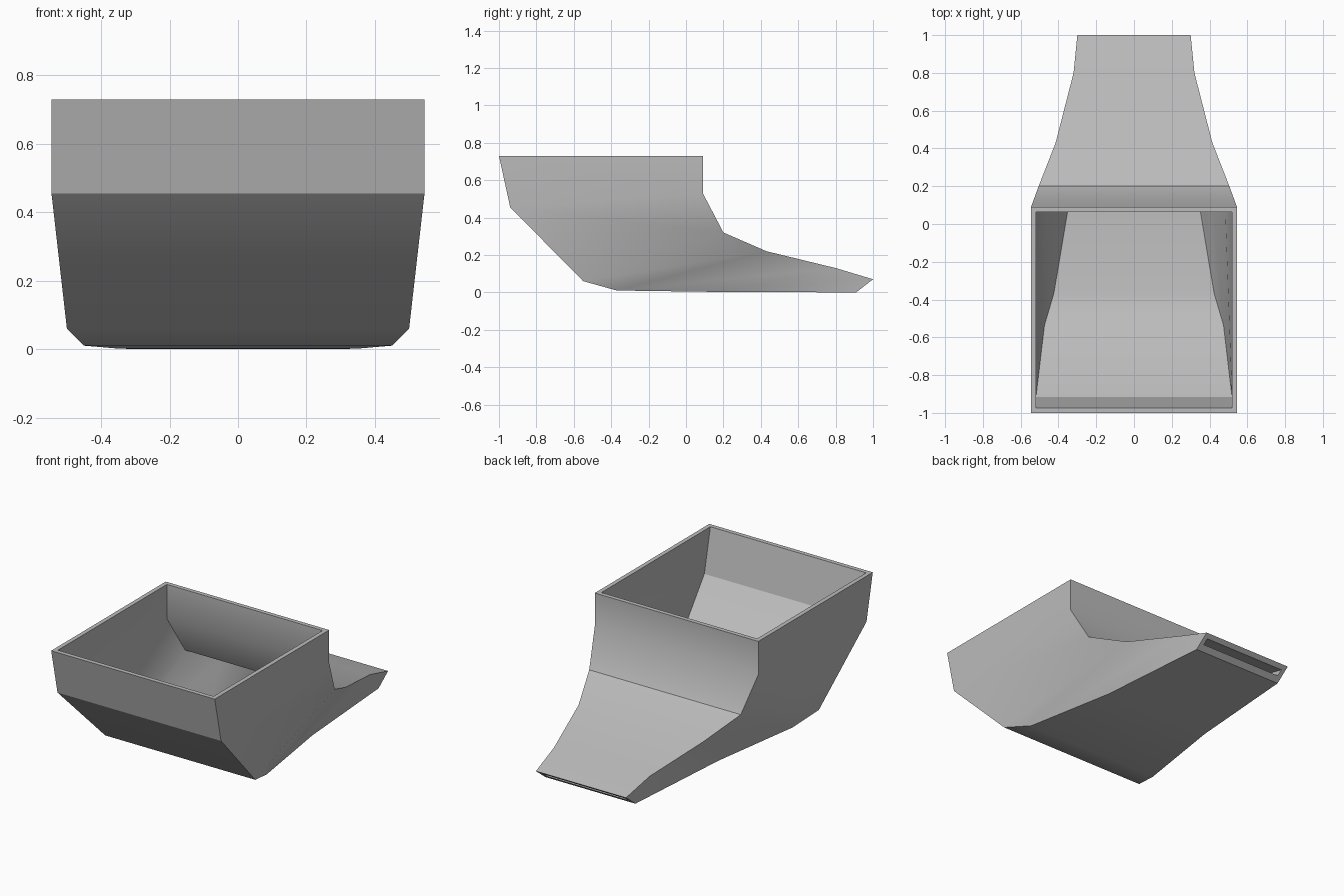
import bpy
import bmesh
import math
from mathutils import Vector

cube = bpy.data.objects.get("Cube")
if cube:
    bpy.data.objects.remove(cube, do_unlink=True)

WALL = 0.026

# Side profiles from the top opening to the rear outlet: (y, z, half width)
LOWER = [(-1.0, 0.73, 0.545), (-0.94, 0.455, 0.545), (-0.55, 0.06, 0.50),
         (-0.37, 0.01, 0.45), (0.20, 0.002, 0.355), (0.91, 0.0, 0.30)]
UPPER = [(0.09, 0.73, 0.545), (0.09, 0.53, 0.545), (0.20, 0.32, 0.505),
         (0.43, 0.22, 0.415), (0.80, 0.13, 0.32), (1.0, 0.07, 0.30)]


def inset(profile, other, side):
    """Offset a profile inward by the wall thickness, keeping both ends in their opening planes."""
    pts = [Vector(p[:2]) for p in profile]
    result = []
    for i, p in enumerate(pts):
        normals = []
        for a, b in zip(pts[max(i - 1, 0):i + 1], pts[max(i, 1) if i else 1:i + 2] if i == 0 else pts[i:i + 2]):
            d = (b - a).normalized()
            normals.append(Vector((-d.y, d.x)) * side)
        if i > 0:
            d = (p - pts[i - 1]).normalized()
            normals = [Vector((-d.y, d.x)) * side]
            if i < len(pts) - 1:
                e = (pts[i + 1] - p).normalized()
                normals.append(Vector((-e.y, e.x)) * side)
        n = sum(normals, Vector((0, 0))).normalized()
        is_end = i in (0, len(pts) - 1)
        move = (Vector(other[i][:2]) - p).normalized() if is_end else n
        q = p + move * WALL / move.dot(normals[0])
        result.append((q.x, q.y, profile[i][2] - WALL))
    return result


def add_rings(bm, lower, upper):
    """One four-cornered ring per profile station."""
    return [[bm.verts.new(c) for c in ((-l[2], l[0], l[1]), (l[2], l[0], l[1]),
                                       (u[2], u[0], u[1]), (-u[2], u[0], u[1]))]
            for l, u in zip(lower, upper)]


def bridge(bm, ring_a, ring_b):
    for k in range(4):
        j = (k + 1) % 4
        bm.faces.new((ring_a[k], ring_a[j], ring_b[j], ring_b[k]))


# Chute shell: outer skin, inner skin and the two rims
bm = bmesh.new()
outer = add_rings(bm, LOWER, UPPER)
inner = add_rings(bm, inset(LOWER, UPPER, 1), inset(UPPER, LOWER, -1))
for skin in (outer, inner):
    for a, b in zip(skin, skin[1:]):
        bridge(bm, a, b)
for end in (0, -1):
    bridge(bm, outer[end], inner[end])
bmesh.ops.recalc_face_normals(bm, faces=bm.faces)

mesh = bpy.data.meshes.new("chute_shell")
bm.to_mesh(mesh)
bm.free()
chute = bpy.data.objects.new("chute_shell", mesh)
bpy.context.collection.objects.link(chute)

# Plain grey finish
grey = bpy.data.materials.new("plain_grey")
grey.use_nodes = True
colour = (0.5, 0.5, 0.5, 1.0)
grey.diffuse_color = colour
grey.node_tree.nodes["Principled BSDF"].inputs["Base Color"].default_value = colour
mesh.materials.append(grey)

# Smooth bends with crisp corners
bpy.ops.object.select_all(action='DESELECT')
chute.select_set(True)
bpy.context.view_layer.objects.active = chute
bpy.ops.object.shade_smooth_by_angle(angle=math.radians(30))
